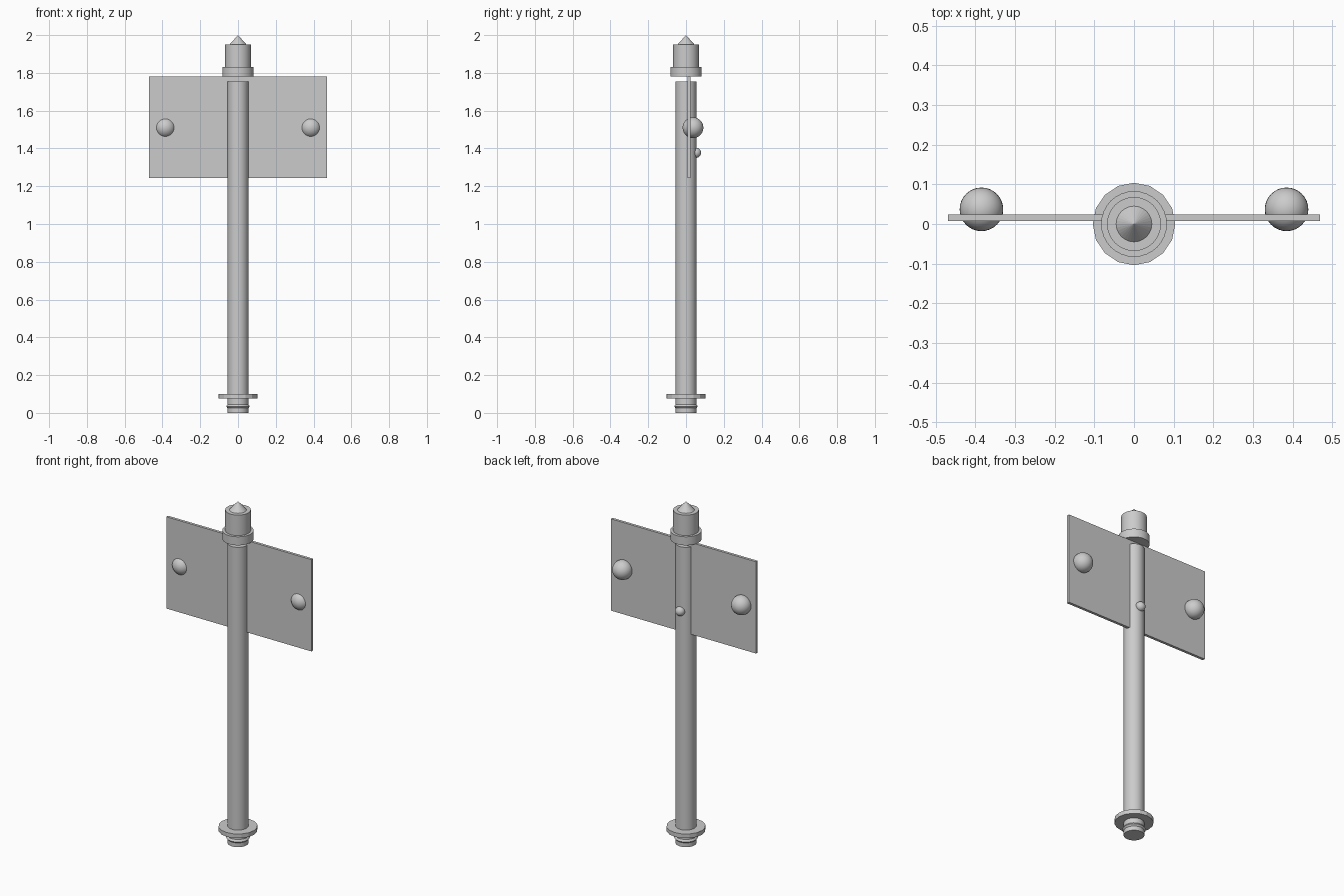
import bpy, bmesh, math

if "Cube" in bpy.data.objects:
    bpy.data.objects.remove(bpy.data.objects["Cube"])

mat = bpy.data.materials.new("plain_grey")
mat.diffuse_color = (0.6, 0.6, 0.6, 1)
mat.use_nodes = True
mat.node_tree.nodes["Principled BSDF"].inputs["Base Color"].default_value = mat.diffuse_color


def finish(name, smooth=True):
    ob = bpy.context.object
    ob.name = name
    ob.data.materials.append(mat)
    if smooth:
        bpy.ops.object.shade_smooth_by_angle(angle=math.radians(30))
    return ob


def tube(name, r1, r2, z0, z1, sides=32, smooth=True):
    bpy.ops.mesh.primitive_cone_add(vertices=sides, radius1=r1, radius2=r2,
                                    depth=z1 - z0, location=(0, 0, (z0 + z1) / 2))
    return finish(name, smooth)


def ball(name, r, loc):
    bpy.ops.mesh.primitive_uv_sphere_add(segments=32, ring_count=16, radius=r, location=loc)
    return finish(name)


# Pole with foot flange and thread ring
tube("pole", 0.055, 0.055, 0.0, 1.755)
tube("foot_flange", 0.104, 0.104, 0.075, 0.10, 16, False)
tube("thread_lower", 0.055, 0.063, 0.025, 0.034)
tube("thread_upper", 0.063, 0.055, 0.034, 0.045)

# Collar, cap and pointed tip above a small gap
tube("collar", 0.083, 0.083, 1.78, 1.83)
tube("cap", 0.068, 0.068, 1.83, 1.95)
tube("tip", 0.045, 0.0, 1.95, 2.0, 32, False)

# Flat sign board
bpy.ops.mesh.primitive_cube_add(size=1, location=(0, 0.016, 1.5115))
bpy.context.object.scale = (0.94, 0.016, 0.537)
bpy.ops.object.transform_apply(location=False, rotation=False, scale=True)
finish("board", False)

# Round knobs through the board and a small one on the back of the pole
for side, x in (("left", -0.385), ("right", 0.385)):
    ball("knob_" + side, 0.055, (x, 0.037, 1.51))
ball("pole_knob", 0.027, (0, 0.053, 1.377))
